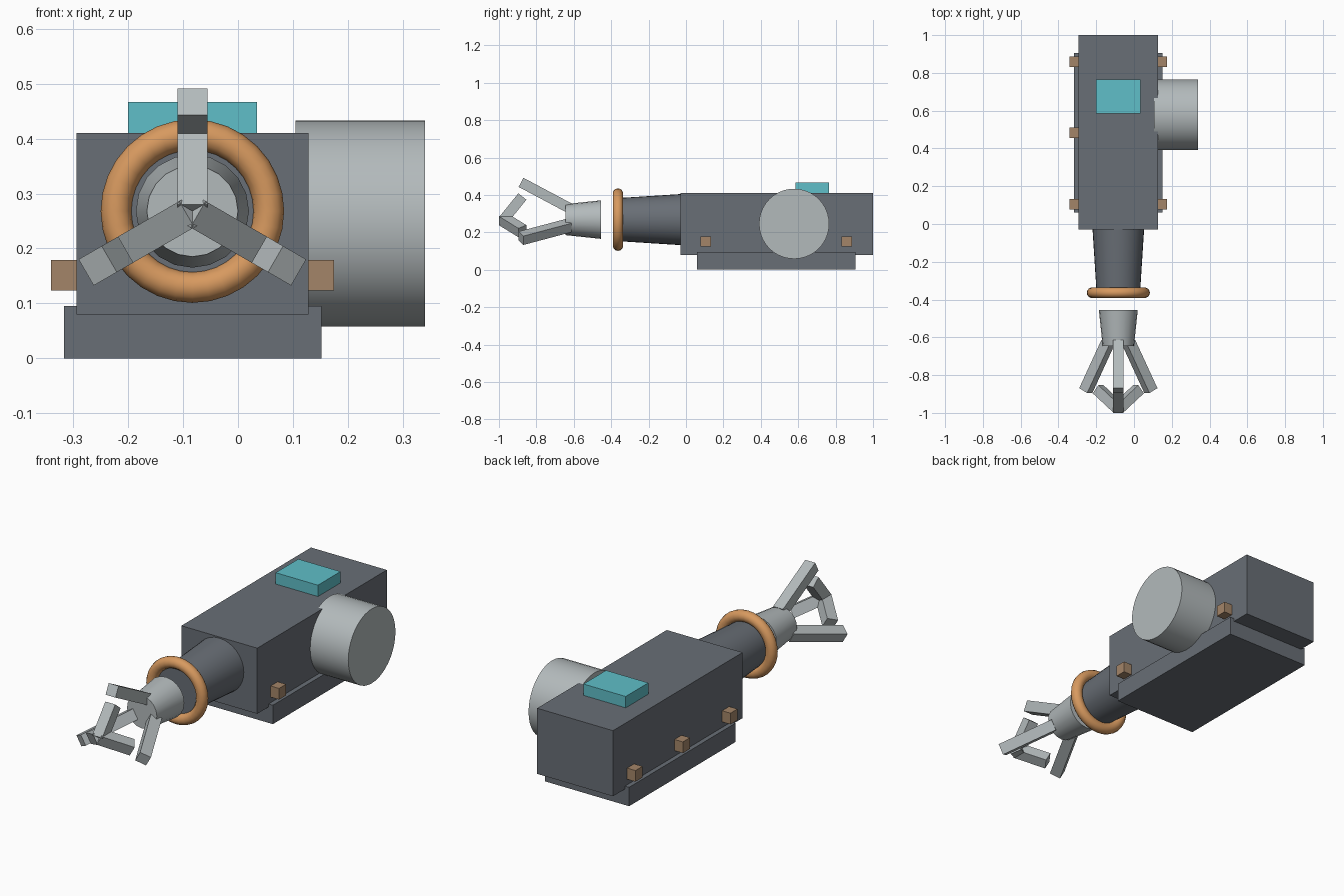
import bpy
from math import radians
from mathutils import Matrix, Vector

if "Cube" in bpy.data.objects:
    bpy.data.objects.remove(bpy.data.objects["Cube"], do_unlink=True)


def material(name, rgb):
    mat = bpy.data.materials.new(name)
    mat.use_nodes = True
    color = (*rgb, 1)
    mat.diffuse_color = color
    mat.node_tree.nodes["Principled BSDF"].inputs["Base Color"].default_value = color
    return mat


DARK = material("dark grey", (0.14, 0.157, 0.18))
LIGHT = material("light grey", (0.45, 0.49, 0.50))
CYAN = material("cyan", (0.115, 0.52, 0.58))
ORANGE = material("orange", (0.68, 0.32, 0.115))
BROWN = material("brown", (0.37, 0.235, 0.14))

AXIS_X, AXIS_Z = -0.083, 0.268   # centre line of the arm


def finish(name, mat, smooth=False):
    obj = bpy.context.object
    obj.name = obj.data.name = name
    obj.data.materials.append(mat)
    if smooth:
        bpy.ops.object.shade_smooth_by_angle(angle=radians(40))
    return obj


def box(name, low, high, mat):
    low, high = Vector(low), Vector(high)
    bpy.ops.mesh.primitive_cube_add(size=1)
    obj = finish(name, mat)
    obj.data.transform(Matrix.LocRotScale((low + high) / 2, None, high - low))
    return obj


def arm_cone(name, back_y, front_y, back_r, front_r, sides, mat):
    bpy.ops.mesh.primitive_cone_add(
        vertices=sides, radius1=back_r, radius2=front_r, depth=back_y - front_y,
        location=(AXIS_X, (back_y + front_y) / 2, AXIS_Z),
        rotation=(radians(90), 0, 0))
    return finish(name, mat, True)


# Housing, base and top panel
box("body", (-0.294, -0.03, 0.08), (0.128, 1.0, 0.41), DARK)
box("base", (-0.317, 0.06, 0), (0.152, 0.905, 0.095), DARK)
box("top_panel", (-0.2, 0.585, 0.40), (0.035, 0.765, 0.467), CYAN)

# Side drum
bpy.ops.mesh.primitive_cylinder_add(
    vertices=40, radius=0.1875, depth=0.235,
    location=(0.2225, 0.578, 0.2455), rotation=(0, radians(90), 0))
finish("side_drum", LIGHT, True)

# Rows of small blocks on both sides
for side, x in (("right", -0.3125), ("left", 0.1465)):
    for i, y in enumerate((0.105, 0.483, 0.86)):
        box(f"{side}_block_{i + 1}", (x - 0.028, y - 0.028, 0.123),
            (x + 0.028, y + 0.028, 0.179), BROWN)

# Arm: barrel, ring and wrist
arm_cone("barrel", -0.02, -0.365, 0.137, 0.115, 32, DARK)
bpy.ops.mesh.primitive_torus_add(
    major_radius=0.139, minor_radius=0.028, major_segments=32, minor_segments=14,
    location=(AXIS_X, -0.364, AXIS_Z), rotation=(radians(90), 0, 0))
finish("ring", ORANGE, True)
arm_cone("wrist", -0.455, -0.645, 0.103, 0.083, 20, LIGHT)

# Three two-part fingers around the arm axis
hub = Matrix.Translation((AXIS_X, 0, AXIS_Z))
for i in range(3):
    spin = Matrix.Rotation(radians(120 * i), 4, "Y")
    for part, length, y, r, tilt in (("inner", 0.29, -0.754, 0.131, -28),
                                     ("tip", 0.166, -0.927, 0.059, 51)):
        half = 0.0275
        finger = box(f"finger_{i + 1}_{part}", (-half, -length / 2, -half),
                     (half, length / 2, half), LIGHT)
        finger.data.transform(hub @ spin @ Matrix.Translation((0, y, r))
                              @ Matrix.Rotation(radians(tilt), 4, "X"))
